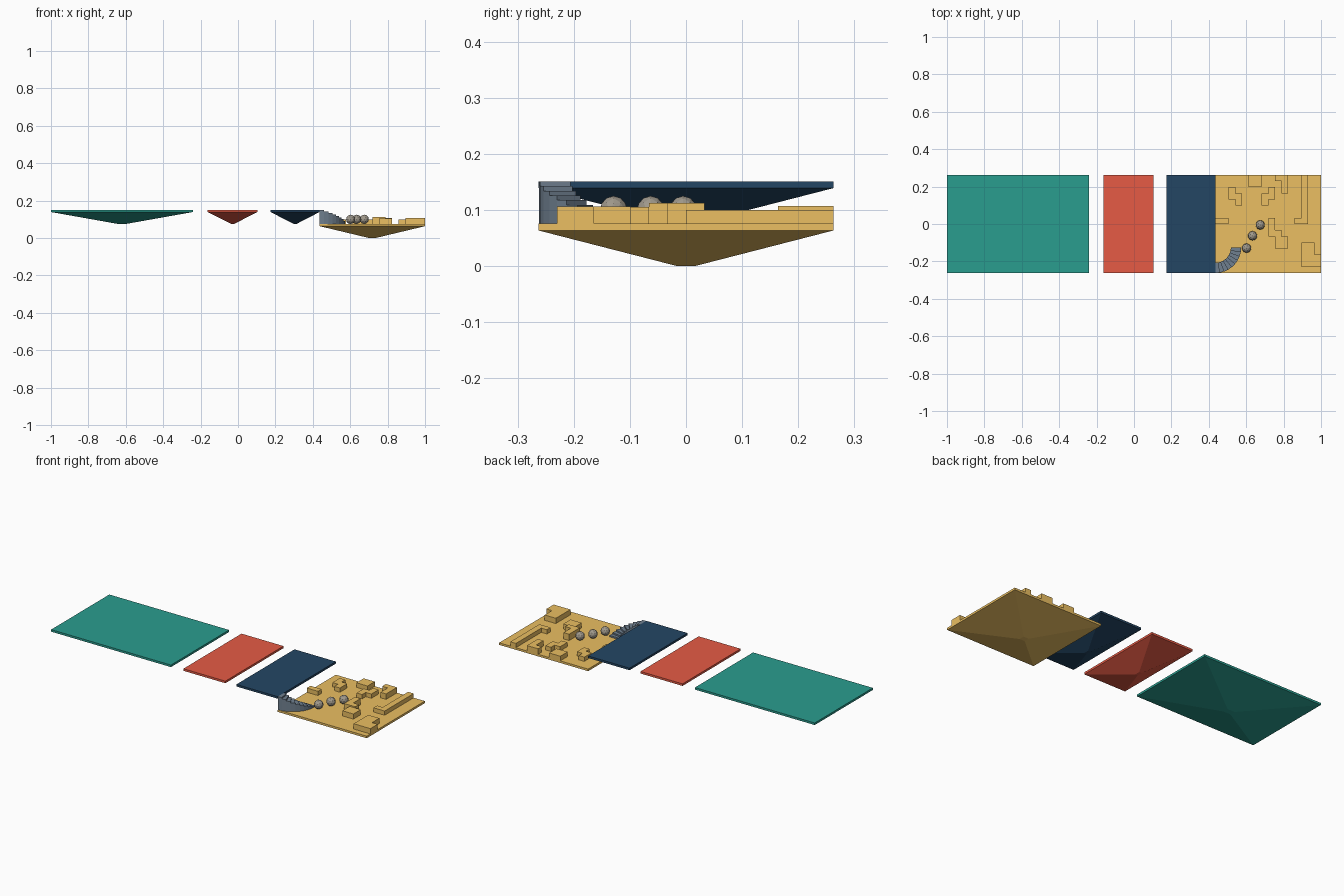
import bpy, bmesh
from math import sin, cos, pi

if "Cube" in bpy.data.objects:
    bpy.data.objects.remove(bpy.data.objects["Cube"])


def mat(name, rgb):
    m = bpy.data.materials.new(name)
    m.diffuse_color = [((c / 255 + 0.055) / 1.055) ** 2.4 for c in rgb] + [1]
    m.use_nodes = True
    m.node_tree.nodes["Principled BSDF"].inputs["Base Color"].default_value = m.diffuse_color
    return m


GREEN = mat("green", (42, 157, 143))
RED = mat("red", (230, 91, 69))
BLUE = mat("blue", (36, 70, 100))
SAND = mat("sand", (235, 191, 98))
SLATE = mat("slate", (112, 128, 144))
STONE = mat("stone", (160, 153, 140))


def finish(name, bm, material):
    bmesh.ops.recalc_face_normals(bm, faces=bm.faces)
    me = bpy.data.meshes.new(name)
    bm.to_mesh(me)
    bm.free()
    ob = bpy.data.objects.new(name, me)
    ob.data.materials.append(material)
    bpy.context.collection.objects.link(ob)
    return ob


def loft(bm, rings):
    """Closed solid through a stack of equal-sized rings."""
    rows = [[bm.verts.new(p) for p in ring] for ring in rings]
    n = len(rows[0])
    for a, b in zip(rows, rows[1:]):
        for i in range(n):
            j = (i + 1) % n
            bm.faces.new((a[i], a[j], b[j], b[i]))
    bm.faces.new(rows[0][::-1])
    bm.faces.new(rows[-1])


# Floating platforms: thin slab over a tapering underside
HALF_Y, DROP, SLAB, TIP = 0.263, 0.0755, 0.012, 0.06


def platform(name, x0, x1, top, material):
    cx, hx = (x0 + x1) / 2, (x1 - x0) / 2
    rings = []
    for z, k in ((top - DROP, TIP), (top - SLAB, 1), (top, 1)):
        rings.append([(cx + sx * hx * k, sy * HALF_Y * k, z)
                      for sx, sy in ((-1, -1), (1, -1), (1, 1), (-1, 1))])
    bm = bmesh.new()
    loft(bm, rings)
    finish(name, bm, material)


X0, X1, GROUND, HIGH = 0.436, 1.0, 0.0755, 0.151
platform("green_platform", -1.0, -0.241, HIGH, GREEN)
platform("red_platform", -0.162, 0.104, HIGH, RED)
platform("blue_platform", 0.174, X0, HIGH, BLUE)
platform("sand_platform", X0, X1, GROUND, SAND)

# Raised blocks on a 16 x 16 grid: (column, row from the back)
CX, CY = (X1 - X0) / 16, 2 * HALF_Y / 16


def block(name, cells, top):
    bm = bmesh.new()
    for c, r in cells:
        x, y = X0 + c * CX, HALF_Y - r * CY
        bm.faces.new([bm.verts.new(p) for p in (
            (x, y - CY, GROUND), (x + CX, y - CY, GROUND),
            (x + CX, y, GROUND), (x, y, GROUND))])
    bmesh.ops.remove_doubles(bm, verts=bm.verts, dist=1e-4)
    out = bmesh.ops.extrude_face_region(bm, geom=bm.faces[:])["geom"]
    verts = [g for g in out if isinstance(g, bmesh.types.BMVert)]
    bmesh.ops.translate(bm, verts=verts, vec=(0, 0, top - GROUND))
    bmesh.ops.dissolve_limit(bm, angle_limit=0.01, verts=bm.verts, edges=bm.edges)
    finish(name, bm, SAND)


block("corner_block", [(c, r) for c in (13, 14) for r in range(11, 15)]
      + [(15, 13), (15, 14)], 0.106)
block("long_wall", [(13, r) for r in range(8)] + [(12, 7)], 0.100)
block("hook_block", [(9, 0), (10, 0), (10, 1), (10, 2)], 0.107)
block("back_block", [(5, 0), (6, 0), (5, 1), (6, 1)], 0.102)
block("step_block", [(7, 3), (7, 4), (8, 3), (8, 2)], 0.100)
block("zigzag_block", [(2, 2), (2, 3), (3, 3), (3, 4)], 0.100)
block("edge_block", [(0, 7), (1, 7)], 0.100)
block("angle_block", [(8, 7), (8, 8), (8, 9), (9, 9)], 0.112)
block("square_block", [(c, r) for c in (9, 10) for r in (10, 11)], 0.105)

# Curved staircase down from the blue platform
STEPS, CYS, R_IN, R_OUT = 9, -0.125, 0.082, 0.137
for i in range(STEPS):
    a, b = (-pi / 2 + pi / 2 * k / STEPS for k in (i, i + 1))
    plan = [(R_IN, a), (R_OUT, a), (R_OUT, b), (R_IN, b)]
    top = HIGH - (HIGH - GROUND) * i / STEPS
    bm = bmesh.new()
    loft(bm, [[(X0 + r * cos(t), CYS + r * sin(t), z) for r, t in plan]
              for z in (GROUND, top)])
    finish(f"stair_{i + 1}", bm, SLATE)

# Stone balls in a row past the stairs
for i, (x, y) in enumerate(((0.602, -0.129), (0.634, -0.063), (0.675, -0.005))):
    bm = bmesh.new()
    bmesh.ops.create_icosphere(bm, subdivisions=2, radius=0.025)
    ob = finish(f"ball_{i + 1}", bm, STONE)
    ob.location = (x, y, GROUND + 0.0245)
